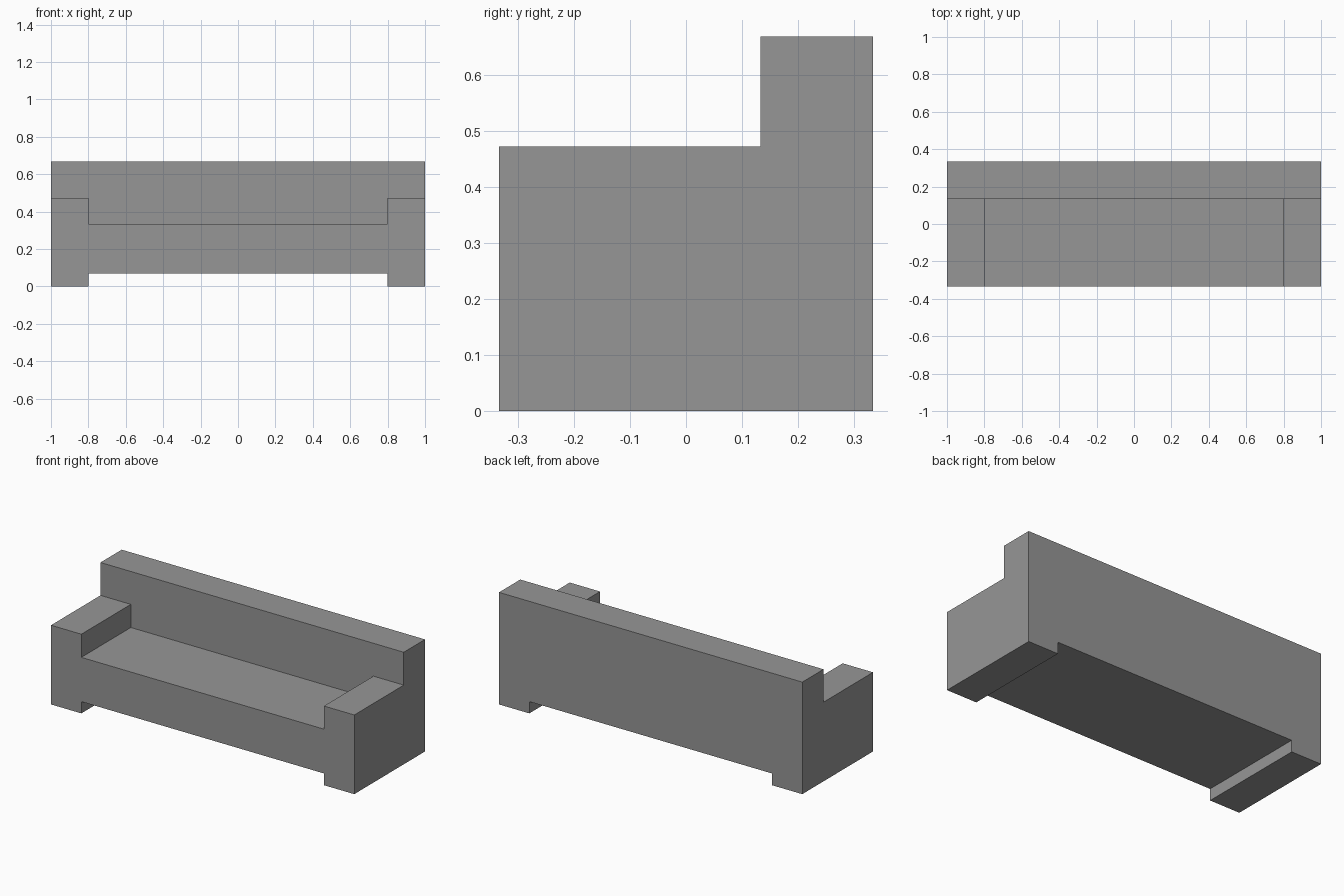
import bpy
import bmesh

cube = bpy.data.objects.get("Cube")
if cube:
    bpy.data.objects.remove(cube, do_unlink=True)

# Main dimensions
W, INNER = 1.0, 0.8                             # half width, inner side of arms
FRONT, REST, BACK = -0.333, 0.133, 0.333        # depth positions
GAP, SEAT, ARM, TOP = 0.07, 0.334, 0.472, 0.668  # heights


def mirrored(half):
    """Complete a right-half outline with its reflection across x = 0."""
    return half + [(-x, z) for x, z in reversed(half)]


# Front outlines: feet with seat and arms, exposed backrest, whole back
feet = [(INNER, GAP), (INNER, 0), (W, 0), (W, ARM)]
seat_outline = mirrored(feet + [(INNER, ARM), (INNER, SEAT)])
rest_outline = mirrored([(INNER, SEAT), (INNER, ARM), (W, ARM), (W, TOP)])
back_outline = mirrored(feet + [(W, TOP)])

bm = bmesh.new()


def cap(outline, y):
    bm.faces.new([bm.verts.new((x, y, z)) for x, z in outline])


def walls(outline, y0, y1):
    for (xa, za), (xb, zb) in zip(outline, outline[1:] + outline[:1]):
        corners = [(xa, y0, za), (xb, y0, zb), (xb, y1, zb), (xa, y1, za)]
        bm.faces.new([bm.verts.new(c) for c in corners])


# Seat and arms
cap(seat_outline, FRONT)
walls(seat_outline, FRONT, REST)
# Backrest
cap(rest_outline, REST)
walls(back_outline, REST, BACK)
cap(back_outline, BACK)

# Weld into one closed shell and remove seams on flat faces
bmesh.ops.remove_doubles(bm, verts=bm.verts[:], dist=0.0001)
bmesh.ops.recalc_face_normals(bm, faces=bm.faces[:])
bmesh.ops.dissolve_limit(bm, angle_limit=0.01, verts=bm.verts[:], edges=bm.edges[:])

mesh = bpy.data.meshes.new("sofa")
bm.to_mesh(mesh)
bm.free()
sofa = bpy.data.objects.new("sofa", mesh)
bpy.context.collection.objects.link(sofa)

# Plain grey
grey = bpy.data.materials.new("grey")
grey.use_nodes = True
grey.diffuse_color = (0.305, 0.305, 0.305, 1)
grey.node_tree.nodes["Principled BSDF"].inputs["Base Color"].default_value = grey.diffuse_color
mesh.materials.append(grey)
